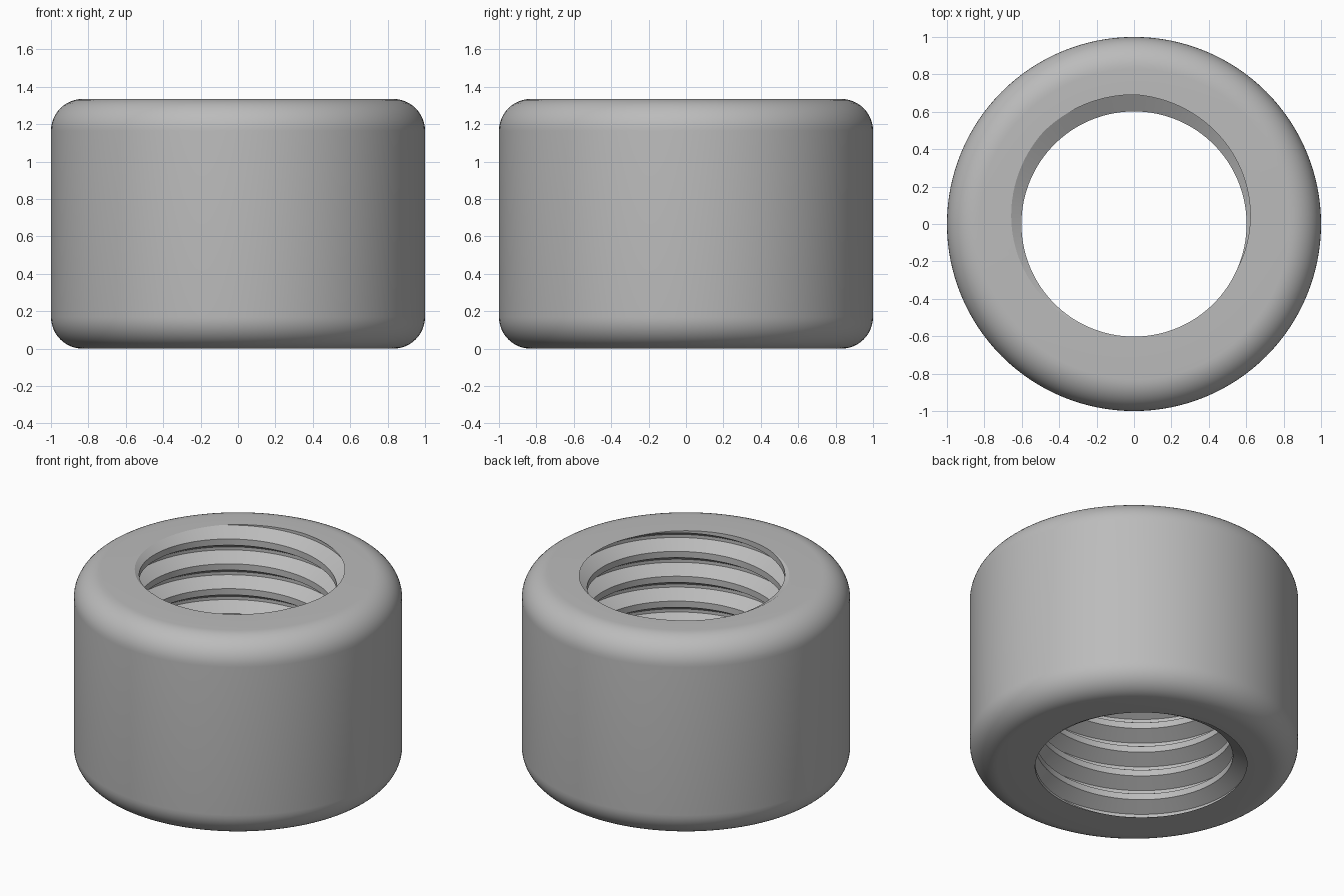
import bpy
import bmesh
from math import sin, cos, pi, radians

HEIGHT = 1.335
OUTER = 1.0
FILLET = 0.17
MINOR, MAJOR = 0.602, 0.691       # thread crest and root radii
PITCH = HEIGHT / 8
STEPS = 128                       # segments per turn

cube = bpy.data.objects.get("Cube")
if cube:
    bpy.data.objects.remove(cube, do_unlink=True)


def sweep(bm, profile, start, turns=1, pitch=0.0):
    """Turn an (r, z) profile around the z axis, climbing by pitch each turn."""
    previous = None
    for i in range(turns * STEPS + 1):
        a = start + 2 * pi * i / STEPS
        rise = pitch * i / STEPS
        row = [bm.verts.new((r * cos(a), r * sin(a), z + rise)) for r, z in profile]
        if previous:
            for k in range(len(row) - 1):
                bm.faces.new((previous[k], row[k], row[k + 1], previous[k + 1]))
        previous = row
    bmesh.ops.remove_doubles(bm, verts=bm.verts[:], dist=1e-5)


bm = bmesh.new()

# Internal right-hand thread, swept past both ends and trimmed flat
thread = [(MINOR, -0.375), (MAJOR, -0.0625), (MAJOR, 0.0625),
          (MINOR, 0.375), (MINOR, 0.625)]
sweep(bm, [(r, (f - 2) * PITCH) for r, f in thread], radians(112), 12, PITCH)
for z, direction in ((0, -1), (HEIGHT, 1)):
    bmesh.ops.bisect_plane(bm, geom=bm.verts[:] + bm.edges[:] + bm.faces[:],
                           dist=1e-5, plane_co=(0, 0, z),
                           plane_no=(0, 0, direction), clear_outer=True)

# Outer wall with rounded rims
shell = []
for centre_z, first in ((FILLET, -90), (HEIGHT - FILLET, 0)):
    for j in range(13):
        a = radians(first + 7.5 * j)
        shell.append((OUTER - FILLET + FILLET * cos(a), centre_z + FILLET * sin(a)))
sweep(bm, shell, 0)

# Flat end faces between the thread opening and the rounded rim
for z, direction in ((0, -1), (HEIGHT, 1)):
    rim = [e for e in bm.edges if e.is_boundary
           and all(abs(v.co.z - z) < 1e-4 for v in e.verts)]
    bmesh.ops.triangle_fill(bm, use_beauty=True, edges=rim, normal=(0, 0, direction))

bmesh.ops.recalc_face_normals(bm, faces=bm.faces[:])
mesh = bpy.data.meshes.new("threaded_collar")
bm.to_mesh(mesh)
bm.free()

# Plain grey material
grey = bpy.data.materials.new("plain_grey")
grey.use_nodes = True
colour = (0.5, 0.5, 0.5, 1)
grey.diffuse_color = colour
grey.node_tree.nodes["Principled BSDF"].inputs["Base Color"].default_value = colour
mesh.materials.append(grey)

collar = bpy.data.objects.new("threaded_collar", mesh)
bpy.context.collection.objects.link(collar)
bpy.ops.object.select_all(action="DESELECT")
collar.select_set(True)
bpy.context.view_layer.objects.active = collar
bpy.ops.object.shade_smooth_by_angle(angle=radians(30))
